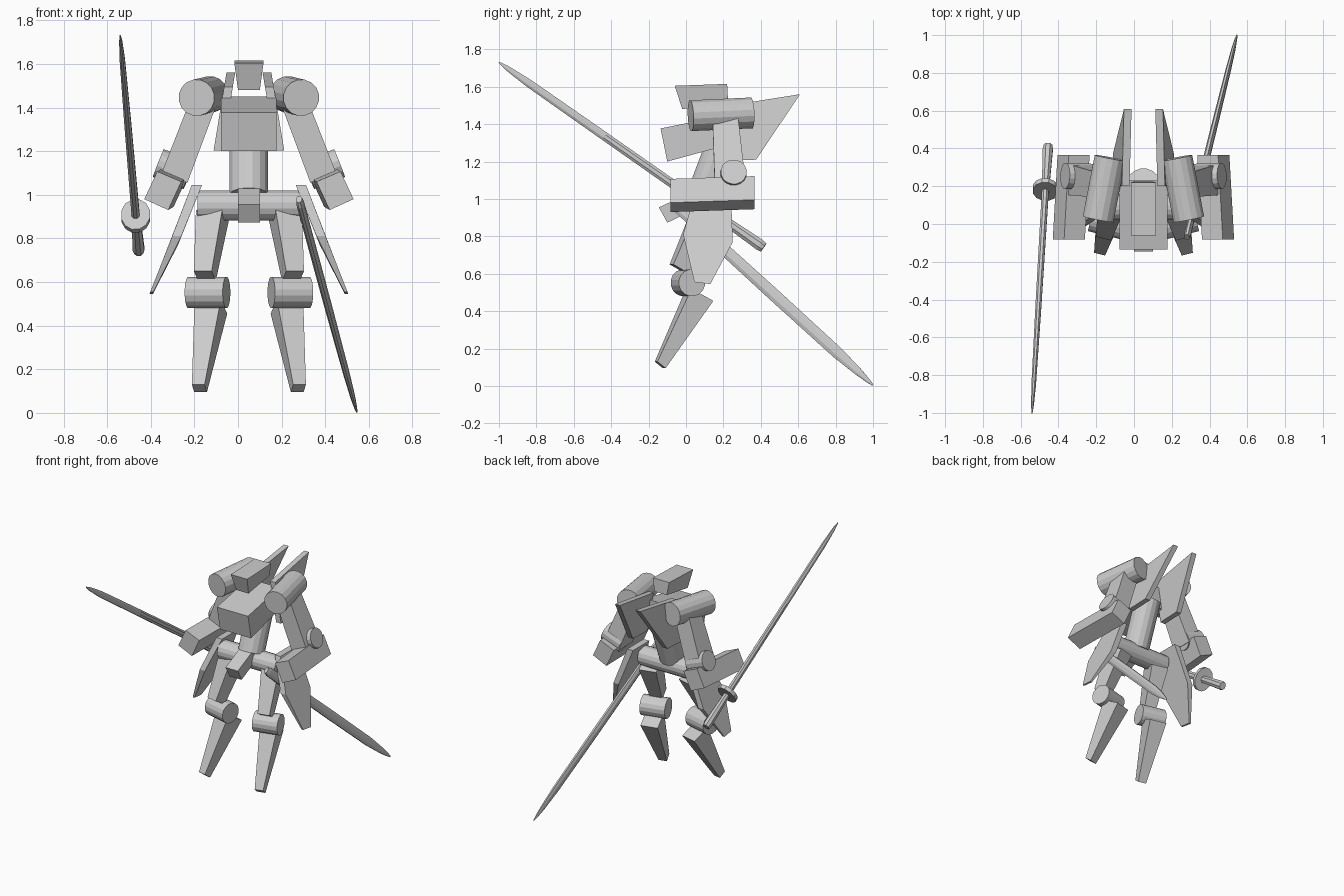
import bpy, bmesh, math
from mathutils import Vector, Matrix

if "Cube" in bpy.data.objects:
    bpy.data.objects.remove(bpy.data.objects["Cube"])

CX = 0.05  # body mid-plane
grey = bpy.data.materials.new("plain_grey")
grey.diffuse_color = (0.6, 0.6, 0.6, 1)
grey.use_nodes = True
grey.node_tree.nodes["Principled BSDF"].inputs["Base Color"].default_value = grey.diffuse_color


def loft(name, rings):
    """Skin a closed solid through rings of equal point count."""
    bm = bmesh.new()
    loops = [[bm.verts.new(p) for p in r] for r in rings]
    n = len(rings[0])
    for a, b in zip(loops, loops[1:]):
        for i in range(n):
            j = (i + 1) % n
            bm.faces.new((a[i], a[j], b[j], b[i]))
    bm.faces.new(loops[0][::-1])
    bm.faces.new(loops[-1])
    bmesh.ops.recalc_face_normals(bm, faces=bm.faces)
    me = bpy.data.meshes.new(name)
    bm.to_mesh(me)
    bm.free()
    me.materials.append(grey)
    ob = bpy.data.objects.new(name, me)
    bpy.context.collection.objects.link(ob)
    return ob


def rod(name, p0, p1, stations, sides=16):
    """Round or oval bar; stations are (fraction, half width, half depth)."""
    p0, p1 = Vector(p0), Vector(p1)
    d = (p1 - p0).normalized()
    ref = Vector((1, 0, 0)) if abs(d.x) < 0.7 else Vector((0, 1, 0))
    side = (ref - d * ref.dot(d)).normalized()
    up = d.cross(side)
    rings = []
    for t, w, h in stations:
        c = p0.lerp(p1, t)
        rings.append([c + side * w * math.cos(a) + up * h * math.sin(a)
                      for a in (2 * math.pi * (i + 0.5) / sides for i in range(sides))])
    return loft(name, rings)


def tube(name, p0, p1, r):
    return rod(name, p0, p1, [(0, r, r), (1, r, r)])


def prism(name, pts, place=lambda p: p):
    """Side profile of (y, z, x_min, x_max) points."""
    return loft(name, [[place(Vector((p[k], p[0], p[1]))) for p in pts] for k in (2, 3)])


def centred(pts):
    return [(y, z, CX - w, CX + w) for y, z, w in pts]


# Head, chest, waist, hips
prism("head", centred([(-0.06, 1.605, 0.067), (0.22, 1.615, 0.067),
                       (0.225, 1.52, 0.05), (-0.02, 1.48, 0.05)]))
prism("chest", centred([(-0.136, 1.377, 0.127), (0.23, 1.45, 0.127),
                        (0.23, 1.29, 0.127), (-0.10, 1.2, 0.127)]))
tube("waist", (CX, 0.085, 1.0), (CX, 0.21, 1.33), 0.09)
tube("hip_bar", (CX - 0.235, 0.09, 0.95), (CX + 0.235, 0.09, 0.95), 0.07)
prism("front_hip_block", centred([(-0.145, 0.955, 0.05), (0.06, 1.05, 0.05),
                                  (0.10, 0.97, 0.05), (-0.10, 0.873, 0.05)]))

for s, tag in ((-1, "left"), (1, "right")):
    def at(p, s=s):
        return Vector((CX + s * p[0], p[1], p[2]))

    # Shoulder and arm
    tube("shoulder_" + tag, at((0.24, 0.025, 1.445)), at((0.177, 0.35, 1.46)), 0.084)
    loft("upper_arm_" + tag, [
        [at((x + dx * w, y + dy * d, z - 0.025 * -dx))
         for dx, dy in ((-1, -1), (1, -1), (1, 1), (-1, 1))]
        for x, y, z, w, d in ((0.21, 0.21, 1.42, 0.055, 0.068),
                              (0.34, 0.235, 1.08, 0.058, 0.082))])
    tube("elbow_" + tag, at((0.275, 0.25, 1.09)), at((0.415, 0.255, 1.145)), 0.07)
    loft("forearm_" + tag, [
        [at((x + dx, y, z + dz)) for x, z in
         ((0.37, 0.93), (0.48, 0.98), (0.42, 1.107), (0.31, 1.06))]
        for y, dx, dz in ((-0.082, 0, 0), (0.365, -0.025, 0.015))])

    # Back fin, leaning inward at the top
    fin = [(0.2, 1.495), (0.61, 1.56), (0.375, 1.21), (0.2, 1.203)]
    prism("back_fin_" + tag, [(y, z, 0.063 + (1.56 - z) * 0.165, 0.103 + (1.56 - z) * 0.165)
                              for y, z in fin], at)

    # Flared hip plate, thinning toward the bottom
    prism("hip_plate_" + tag, [
        (0.05, 1.045, 0.215, 0.262), (-0.015, 0.81, 0.31, 0.352),
        (0.045, 0.555, 0.437, 0.452), (0.13, 0.545, 0.44, 0.455),
        (0.25, 0.77, 0.325, 0.368), (0.24, 1.045, 0.215, 0.262)], at)

    # Leg, turned outward about the knee
    turn = Matrix.Rotation(math.radians(14), 3, 'Z')

    def leg(p, at=at, turn=turn):
        return at(turn @ Vector((p[0], p[1] - 0.01, p[2])) + Vector((0.19, 0.01, 0)))

    def limb(pts):
        return [(y, z, -w, w) for y, z, w in pts]

    prism("thigh_" + tag, limb([(0.04, 0.93, 0.062), (0.165, 0.88, 0.062),
                                (0.0, 0.605, 0.042), (-0.08, 0.65, 0.042)]), leg)
    tube("knee_" + tag, leg((-0.09, 0.01, 0.552)), leg((0.09, 0.01, 0.552)), 0.073)
    prism("shin_" + tag, limb([(0.015, 0.52, 0.062), (0.135, 0.455, 0.062),
                               (-0.12, 0.095, 0.03), (-0.165, 0.13, 0.03)]), leg)

# Drawn sword: blade, guard and grip on one axis
tip, butt = Vector((-0.54, -1.0, 1.73)), Vector((-0.455, 0.415, 0.74))
rod("drawn_blade", tip, butt, [(0, 0.003, 0.004), (0.03, 0.008, 0.014), (0.11, 0.013, 0.023),
                               (0.4, 0.017, 0.025), (0.84, 0.02, 0.026)], 8)
rod("sword_guard", tip, butt, [(0.828, 0.068, 0.086), (0.844, 0.068, 0.086)], 12)
rod("sword_grip", tip, butt, [(0.84, 0.021, 0.026), (0.985, 0.029, 0.033),
                              (1.0, 0.024, 0.028)], 8)

# Sheathed sword at the right hip
rod("sheathed_sword", (0.28, -0.07, 0.98), (0.545, 1.0, 0.004),
    [(0, 0.014, 0.022), (0.02, 0.018, 0.032), (0.5, 0.017, 0.036), (0.82, 0.014, 0.034),
     (0.93, 0.011, 0.022), (0.98, 0.007, 0.011), (1, 0.003, 0.004)], 8)
